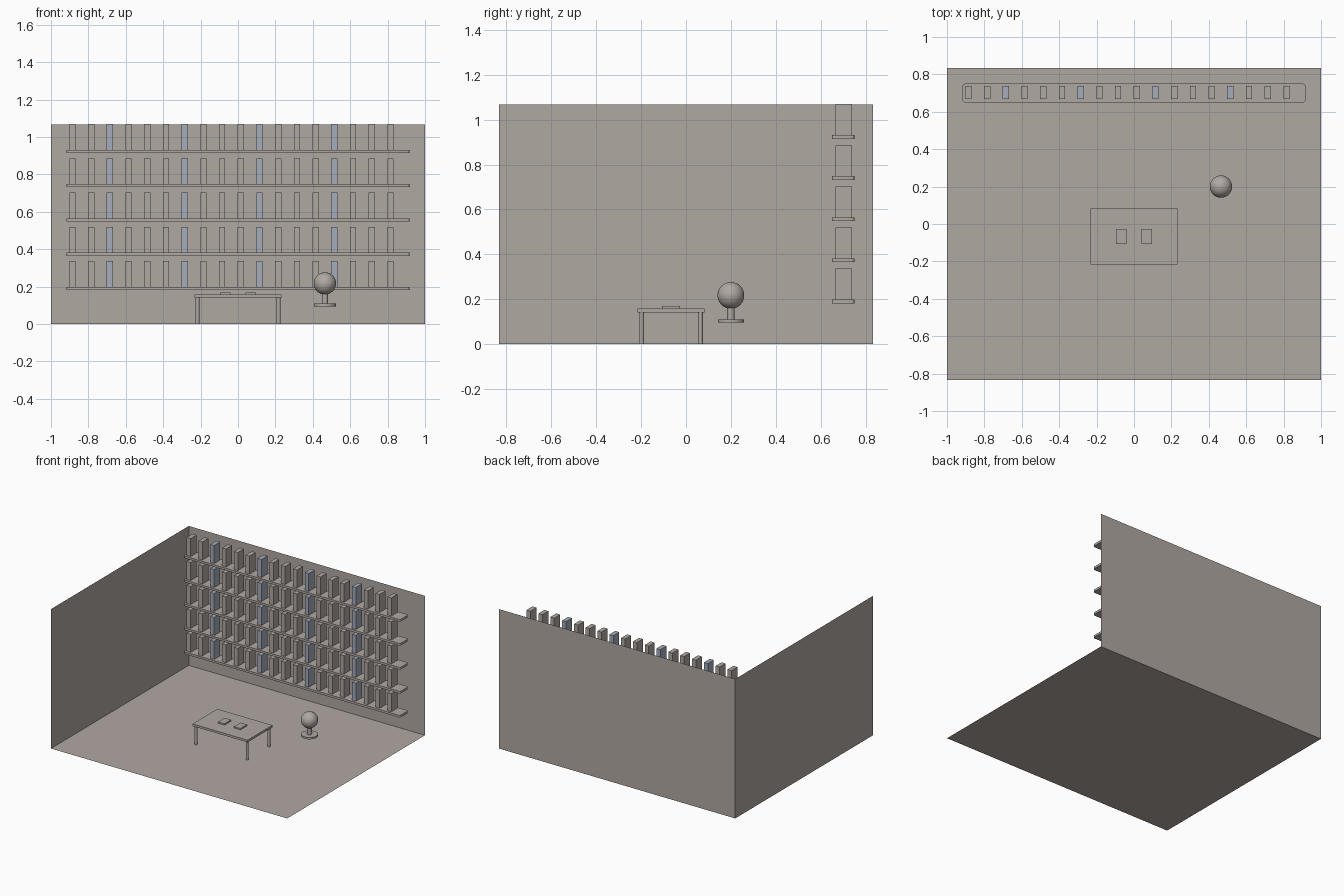
import bpy, bmesh, math
from mathutils import Matrix, Vector

if "Cube" in bpy.data.objects:
    bpy.data.objects.remove(bpy.data.objects["Cube"])


def material(name, rgb):
    m = bpy.data.materials.new(name)
    m.diffuse_color = (*rgb, 1)
    m.use_nodes = True
    m.node_tree.nodes["Principled BSDF"].inputs["Base Color"].default_value = m.diffuse_color
    return m


STONE = material("warm_grey", (0.434, 0.392, 0.361))
BLUE = material("slate_blue", (0.376, 0.413, 0.497))


def finish(name, bm, mat, smooth=False):
    me = bpy.data.meshes.new(name)
    bm.to_mesh(me)
    bm.free()
    ob = bpy.data.objects.new(name, me)
    bpy.context.collection.objects.link(ob)
    me.materials.append(mat)
    if smooth:
        bpy.ops.object.select_all(action='DESELECT')
        ob.select_set(True)
        bpy.context.view_layer.objects.active = ob
        bpy.ops.object.shade_smooth_by_angle(angle=math.radians(40))
    return ob


def box(name, centre, size, mat=STONE, round_corners=0):
    bm = bmesh.new()
    bmesh.ops.create_cube(bm, size=1, matrix=Matrix.LocRotScale(Vector(centre), None, Vector(size)))
    if round_corners:
        upright = [e for e in bm.edges if abs(e.verts[0].co.z - e.verts[1].co.z) > 1e-4]
        bmesh.ops.bevel(bm, geom=upright, offset=round_corners, segments=3, profile=0.5, affect='EDGES')
    return finish(name, bm, mat, round_corners > 0)


def cylinder(name, x, y, z0, z1, r, sides=24):
    bm = bmesh.new()
    bmesh.ops.create_cone(bm, cap_ends=True, segments=sides, radius1=r, radius2=r, depth=z1 - z0,
                          matrix=Matrix.Translation((x, y, (z0 + z1) / 2)))
    return finish(name, bm, STONE, True)


def sheet(name, corners):
    bm = bmesh.new()
    bm.faces.new([bm.verts.new(c) for c in corners])
    return finish(name, bm, STONE)


# Room: floor and two thin walls
X, Y, H = 1.0, 0.833, 1.067
sheet("floor", [(-X, -Y, 0), (X, -Y, 0), (X, Y, 0), (-X, Y, 0)])
sheet("back_wall", [(-X, Y, 0), (X, Y, 0), (X, Y, H), (-X, Y, H)])
sheet("left_wall", [(-X, -Y, 0), (-X, Y, 0), (-X, Y, H), (-X, -Y, H)])

# Shelves with rows of books, every fourth book blue
for row in range(5):
    z = 0.19 + row * 0.1833
    box(f"shelf_{row}", (0, 0.70, z), (1.833, 0.10, 0.0167), round_corners=0.012)
    for i in range(18):
        box(f"book_{row}_{i}", (-0.885 + 0.1 * i, 0.703, z + 0.077), (0.0335, 0.072, 0.138),
            BLUE if i % 4 == 2 else STONE)

# Table with four legs and two books lying on it
TY = -0.0667
box("table_top", (0, TY, 0.15), (0.466, 0.30, 0.0167))
for sx in (-1, 1):
    for sy in (-1, 1):
        cylinder("table_leg", sx * 0.2167, TY + sy * 0.131, 0, 0.142, 0.0105, 16)
    box("table_book", (sx * 0.0675, TY, 0.163), (0.055, 0.08, 0.011))

# Globe on a round stand
GX, GY = 0.465, 0.20
cylinder("globe_base", GX, GY, 0.095, 0.109, 0.0585, 32)
cylinder("globe_neck", GX, GY, 0.108, 0.17, 0.0165, 20)
bm = bmesh.new()
bmesh.ops.create_uvsphere(bm, u_segments=32, v_segments=16, radius=0.0595,
                          matrix=Matrix.Translation((GX, GY, 0.217)))
finish("globe_ball", bm, STONE, True)
